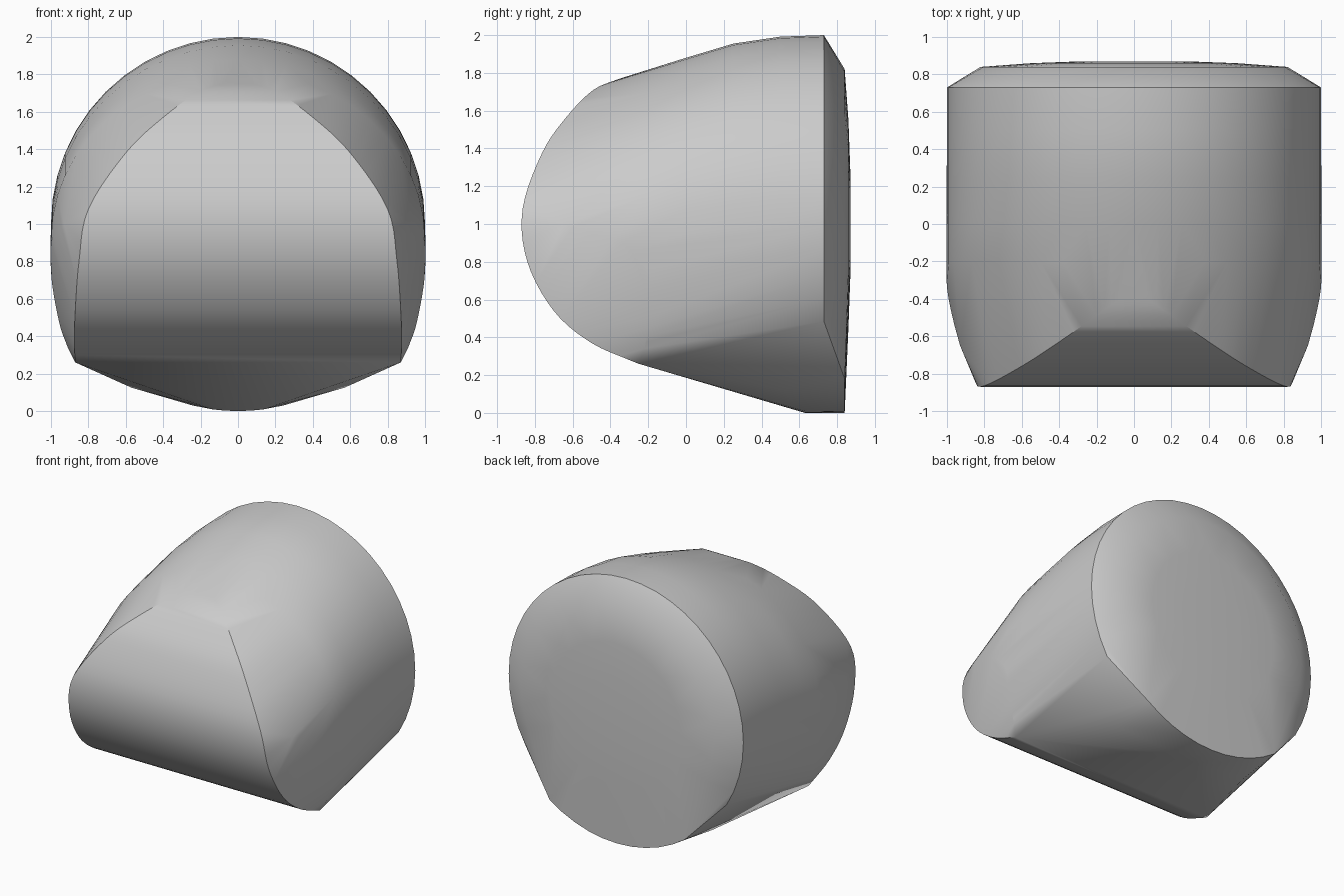
import bpy, bmesh, math
from mathutils import Vector

if "Cube" in bpy.data.objects:
    bpy.data.objects.remove(bpy.data.objects["Cube"], do_unlink=True)

grey = bpy.data.materials.new("plain grey")
grey.use_nodes = True
colour = (0.6, 0.6, 0.6, 1)
grey.diffuse_color = colour
grey.node_tree.nodes["Principled BSDF"].inputs["Base Color"].default_value = colour


def smooth_path(points, steps=5):
    """Curve through the points."""
    p = [Vector(q) for q in points]
    p = [p[0] * 2 - p[1]] + p + [p[-1] * 2 - p[-2]]
    out = []
    for a, b, c, d in zip(p, p[1:], p[2:], p[3:]):
        for i in range(steps):
            t = i / steps
            out.append(0.5 * (2 * b + (c - a) * t + (2 * a - 5 * b + 4 * c - d) * t**2
                              + (3 * b - a - 3 * c + d) * t**3))
    return out + [p[-2]]


def arc(y, centre, height, radius=1, start=0, end=180, count=24):
    """Elliptical arc of points across the body at depth y."""
    angles = [math.radians(start + (end - start) * i / count) for i in range(count + 1)]
    return [Vector((radius * math.cos(a), y, centre + height * math.sin(a))) for a in angles]


# Rounded nose: edge of the wide front roll, mirrored to both sides
nose_edge = smooth_path([(0, -.35, 1.77), (.2, -.49, 1.71), (.4, -.63, 1.57), (.6, -.76, 1.38),
                         (.8, -.865, 1.08), (.85, -.84, .8), (.87, -.7, .54),
                         (.875, -.5, .37), (.87, -.25, .26)])

# Bulging cheeks beside the nose
cheek = smooth_path([(.93, -.65, 1.0), (.97, -.5, .95), (1, -.34, .9), (1, -.2, .75),
                     (.985, -.2, .62), (.95, -.2, .45), (.91, -.22, .34)], 3)
half = nose_edge + cheek + [Vector((.57, .5, .125))]
points = half + [Vector((-p.x, p.y, p.z)) for p in half]

# Rounded upper body
for y, centre, height in ((.73, 1, 1), (.5, 1, .992), (.25, .98, .975), (0, .95, .93), (-.2, .92, .895)):
    points += arc(y, centre, height)

# Back rim, stepping backwards near the base
points += arc(.73, 1, 1, start=180, end=211, count=4)
points += arc(.73, 1, 1, start=-31, end=0, count=4)
points += arc(.84, 1, 1, start=235, end=305, count=10)
points += arc(.63, 1, 1, start=262, end=278, count=4)

# Shallow dome on the back
for y, radius in ((.84, .82), (.86, .55), (.87, .28)):
    points += arc(y, 1, radius, radius, 0, 360, 32)[:-1]

# Wrap one closed skin around the sections
bm = bmesh.new()
for p in points:
    bm.verts.new(p)
bmesh.ops.remove_doubles(bm, verts=bm.verts, dist=0.004)
bmesh.ops.convex_hull(bm, input=bm.verts)
bmesh.ops.delete(bm, geom=[v for v in bm.verts if not v.link_faces], context='VERTS')
bmesh.ops.recalc_face_normals(bm, faces=bm.faces)
mesh = bpy.data.meshes.new("rounded_body")
bm.to_mesh(mesh)
bm.free()
mesh.materials.append(grey)
body = bpy.data.objects.new("rounded_body", mesh)
bpy.context.collection.objects.link(body)
bpy.context.view_layer.objects.active = body
body.select_set(True)
bpy.ops.object.shade_smooth_by_angle(angle=math.radians(32))
